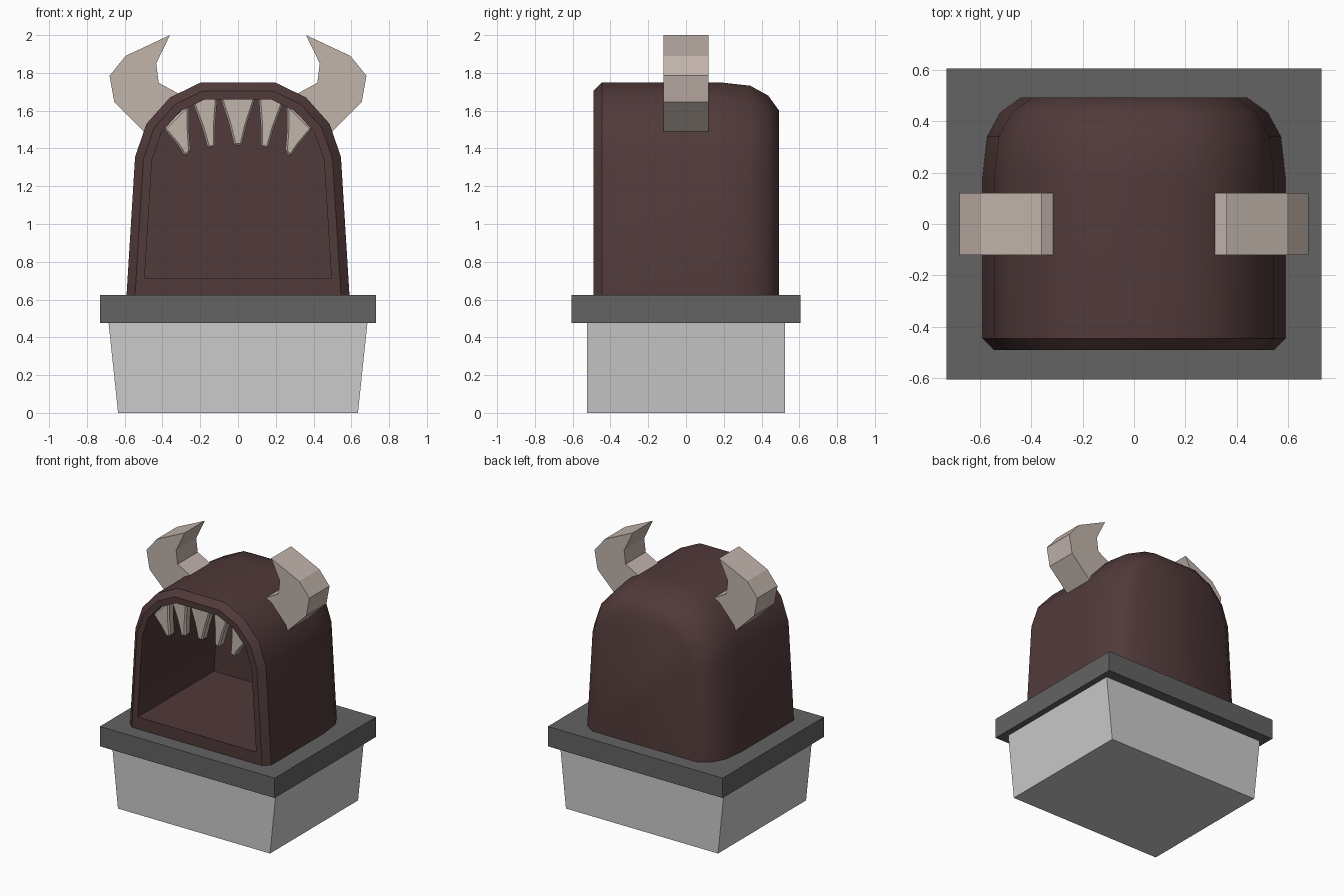
import bpy, bmesh
from mathutils import Vector

if "Cube" in bpy.data.objects:
    bpy.data.objects.remove(bpy.data.objects["Cube"])


def material(name, color):
    m = bpy.data.materials.new(name)
    m.diffuse_color = (*color, 1)
    m.use_nodes = True
    m.node_tree.nodes["Principled BSDF"].inputs["Base Color"].default_value = m.diffuse_color
    return m


BROWN = material("dark brown", (0.083, 0.042, 0.042))
BONE = material("bone", (0.54, 0.46, 0.41))
DARK = material("dark grey", (0.125, 0.125, 0.125))


def loft(name, rings, mat=None):
    """Skin a list of equal-length closed rings and cap both ends."""
    bm = bmesh.new()
    vs = [[bm.verts.new(p) for p in ring] for ring in rings]
    n = len(vs[0])
    for a, b in zip(vs, vs[1:]):
        for i in range(n):
            j = (i + 1) % n
            bm.faces.new((a[i], a[j], b[j], b[i]))
    bm.faces.new(vs[0])
    bm.faces.new(vs[-1][::-1])
    bmesh.ops.recalc_face_normals(bm, faces=bm.faces)
    me = bpy.data.meshes.new(name)
    bm.to_mesh(me)
    bm.free()
    ob = bpy.data.objects.new(name, me)
    bpy.context.collection.objects.link(ob)
    if mat:
        me.materials.append(mat)
    return ob


def rect(x, y, z):
    return [(-x, -y, z), (x, -y, z), (x, y, z), (-x, y, z)]


def prism(name, outline, y0, y1, mat):
    return loft(name, [[(x, y, z) for x, z in outline] for y in (y0, y1)], mat)


# Flared base block and overhanging plate
loft("base_block", [rect(0.635, 0.525, 0), rect(0.685, 0.525, 0.475)])
loft("base_plate", [rect(0.73, 0.605, 0.475), rect(0.73, 0.605, 0.625)], DARK)

# Arched body: one skin running from the cavity out round the rim to the back
half = [(0.59, 0.625), (0.545, 1.355), (0.485, 1.53), (0.36, 1.67), (0.195, 1.75)]
ARCH = [Vector(p) for p in half + [(-x, z) for x, z in reversed(half)]]


def arch_ring(y, inset, raise_bottom=0.0):
    """Arch moved inward by inset, floor lifted by raise_bottom."""
    n = len(ARCH)
    lines = []
    for i in range(n):
        d = (ARCH[(i + 1) % n] - ARCH[i]).normalized()
        shift = raise_bottom if i == n - 1 else inset
        lines.append((ARCH[i] + Vector((-d.y, d.x)) * shift, d))
    ring = []
    for i in range(n):
        (p, d), (q, e) = lines[i - 1], lines[i]
        hit = p + d * ((q - p).cross(e) / d.cross(e))
        ring.append((hit.x, y, hit.y))
    return ring


body = loft("body", [
    arch_ring(0.42, 0.09, 0.09), arch_ring(-0.49, 0.09, 0.09),
    arch_ring(-0.49, 0.045), arch_ring(-0.445, 0),
    arch_ring(0.18, 0), arch_ring(0.34, 0.018),
    arch_ring(0.435, 0.07), arch_ring(0.493, 0.15)], BROWN)
bpy.context.view_layer.objects.active = body
body.select_set(True)
bpy.ops.object.shade_smooth_by_angle(angle=0.70)

# Curved horns, flat slabs mirrored left and right
horn = [(0.36, 2.0), (0.595, 1.89), (0.68, 1.785), (0.655, 1.645), (0.495, 1.487),
        (0.31, 1.688), (0.42, 1.747), (0.433, 1.85)]
for side, s in (("right", 1), ("left", -1)):
    prism("horn_" + side, [(x * s, z) for x, z in horn], -0.12, 0.12, BONE)


# Teeth hanging from the arch: two root corners and a tip
def tooth(name, a, b, tip):
    a, b, t = Vector(a), Vector(b), Vector(tip)
    w = (b - a).normalized() * 0.02
    outline = [a + (a - t) * 0.12, a, a.lerp(t, 0.55) - w * 0.3, t - w,
               t + w, b.lerp(t, 0.55) + w * 0.3, b, b + (b - t) * 0.12]
    ob = prism(name, outline, -0.455, -0.39, BONE)
    bev = ob.modifiers.new("edge", 'BEVEL')
    bev.width = 0.01
    bev.segments = 1


tooth("tooth_middle", (-0.09, 1.66), (0.09, 1.66), (0, 1.415))
for side, s in (("right", 1), ("left", -1)):
    tooth("tooth_inner_" + side, (0.11 * s, 1.66), (0.235 * s, 1.63), (0.14 * s, 1.405))
    tooth("tooth_outer_" + side, (0.26 * s, 1.61), (0.38 * s, 1.49), (0.265 * s, 1.37))
